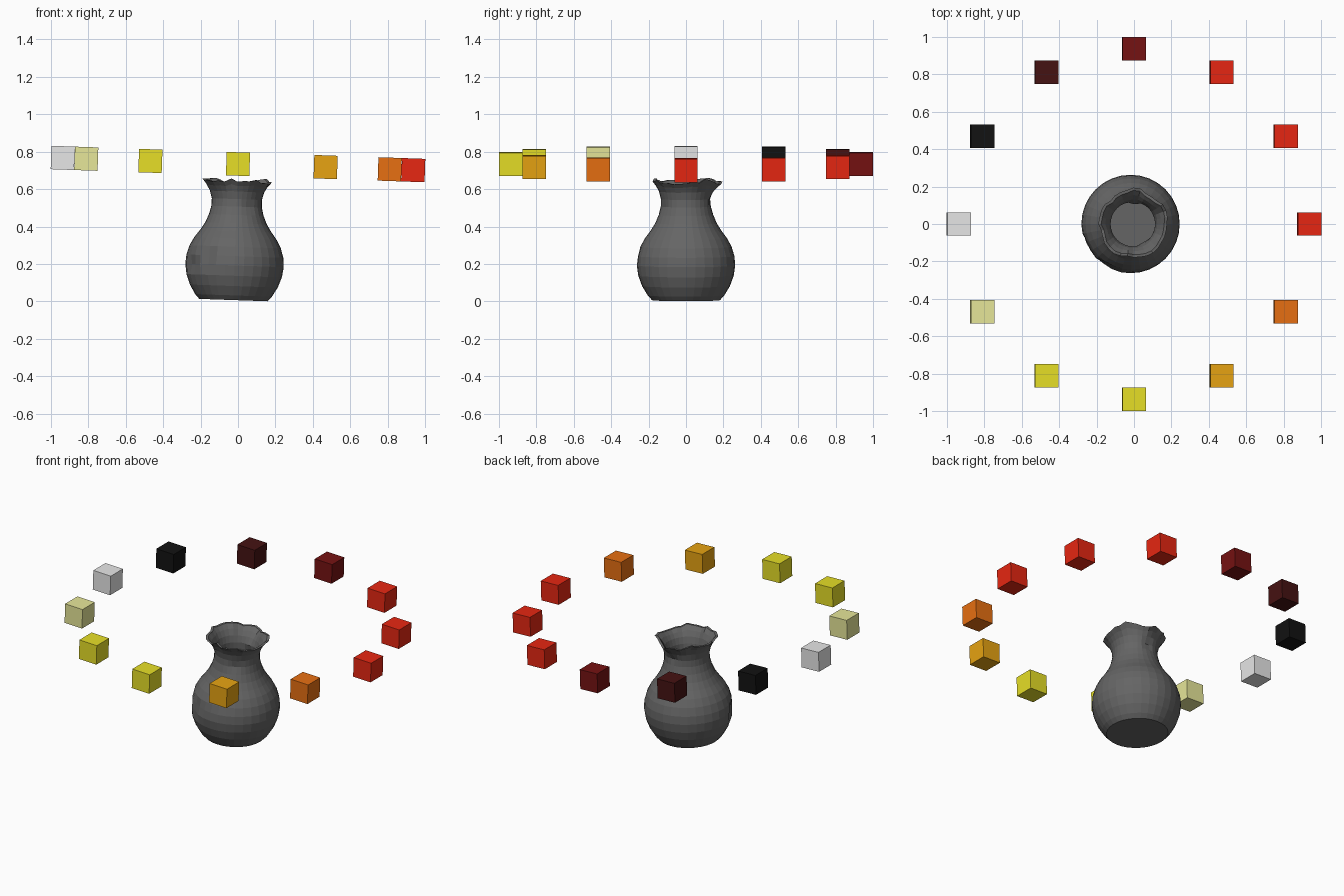
import bpy, bmesh, random
from math import sin, cos, radians, pi, exp
from mathutils import Matrix, Vector

if "Cube" in bpy.data.objects:
    bpy.data.objects.remove(bpy.data.objects["Cube"], do_unlink=True)
random.seed(4)

TILT = Matrix.Rotation(radians(2), 4, 'Y')   # everything leans slightly


def material(name, rgb):
    m = bpy.data.materials.new(name)
    m.use_nodes = True
    m.diffuse_color = (*rgb, 1)
    m.node_tree.nodes["Principled BSDF"].inputs["Base Color"].default_value = (*rgb, 1)
    return m


def add_object(name, bm, mat, matrix):
    mesh = bpy.data.meshes.new(name)
    bmesh.ops.recalc_face_normals(bm, faces=bm.faces)
    bm.to_mesh(mesh)
    bm.free()
    mesh.materials.append(mat)
    obj = bpy.data.objects.new(name, mesh)
    obj.matrix_world = matrix
    bpy.context.collection.objects.link(obj)
    return obj


clay = material("clay grey", (0.13, 0.13, 0.13))
red = material("red", (0.8, 0.02, 0.006))
dark_red = material("dark red", (0.18, 0.006, 0.006))
maroon = material("maroon", (0.06, 0.006, 0.006))
black = material("black", (0.006, 0.006, 0.006))
light_grey = material("light grey", (0.8, 0.8, 0.8))
khaki = material("khaki", (0.8, 0.8, 0.32))
yellow = material("yellow", (0.8, 0.74, 0.02))
amber = material("amber", (0.8, 0.37, 0.006))
orange = material("orange", (0.8, 0.16, 0.006))

# Ring of cubes, counter-clockwise from the left side
SIZE, RING, HEIGHT = 0.125, 0.937, 0.734
ring = [red, red, red, dark_red, maroon, black,
        light_grey, khaki, yellow, yellow, amber, orange]
for i, mat in enumerate(ring):
    a = i * pi / 6
    bm = bmesh.new()
    bmesh.ops.create_cube(bm, size=SIZE)
    place = TILT @ Matrix.Translation((RING * cos(a), RING * sin(a), 0))
    add_object(f"ring_cube_{i + 1}", bm, mat, Matrix.Translation((0, 0, HEIGHT)) @ place)

# Vase profile: outside upwards, then inside downwards
outer = [(.182, 0), (.205, .025), (.235, .075), (.255, .13), (.263, .185),
         (.259, .235), (.244, .285), (.22, .33), (.19, .37), (.165, .41),
         (.146, .455), (.135, .5), (.134, .54), (.145, .58), (.163, .61), (.184, .634)]
inner = [(r - .015, z + (.02 if z < .03 else 0)) for r, z in reversed(outer)]
SIDES = 32

# Chips: azimuth, height, angular width, height width, depth
chips = [(207, .2, 9, .03, .03), (240, .245, 8, .02, .022), (236, .2, 9, .02, .022),
         (265, .22, 9, .018, .008), (300, .49, 14, .02, .01), (86, .53, 12, .022, .016)]


def chip_depth(deg, z):
    total = 0
    for a, h, wa, wh, depth in chips:
        da = (deg - a + 180) % 360 - 180
        total += depth * exp(-(da / wa) ** 2 - ((z - h) / wh) ** 2)
    return total


# Worn rim: one height and one radius offset per side
rim = [(random.uniform(-.01, .012) + .008 * sin(3 * k * 2 * pi / SIDES),
        random.uniform(-.006, .006) + .007 * sin(5 * k * 2 * pi / SIDES))
       for k in range(SIDES)]

bm = bmesh.new()
rows = []
for r, z in outer + inner:
    row = []
    for k in range(SIDES):
        deg = k * 360 / SIDES
        wear = max(0, (z - .57) / .064)
        radius = r - chip_depth(deg, z) + wear * rim[k][1]
        a = radians(deg)
        row.append(bm.verts.new((radius * cos(a), radius * sin(a), z + wear * rim[k][0])))
    rows.append(row)
for low, high in zip(rows, rows[1:]):
    for k in range(SIDES):
        n = (k + 1) % SIDES
        bm.faces.new((low[k], low[n], high[n], high[k]))
bm.faces.new(rows[0])      # underside
bm.faces.new(rows[-1])     # inside floor
add_object("vase", bm, clay, Matrix.Translation(Vector((-.025, 0, .007))) @ TILT)
